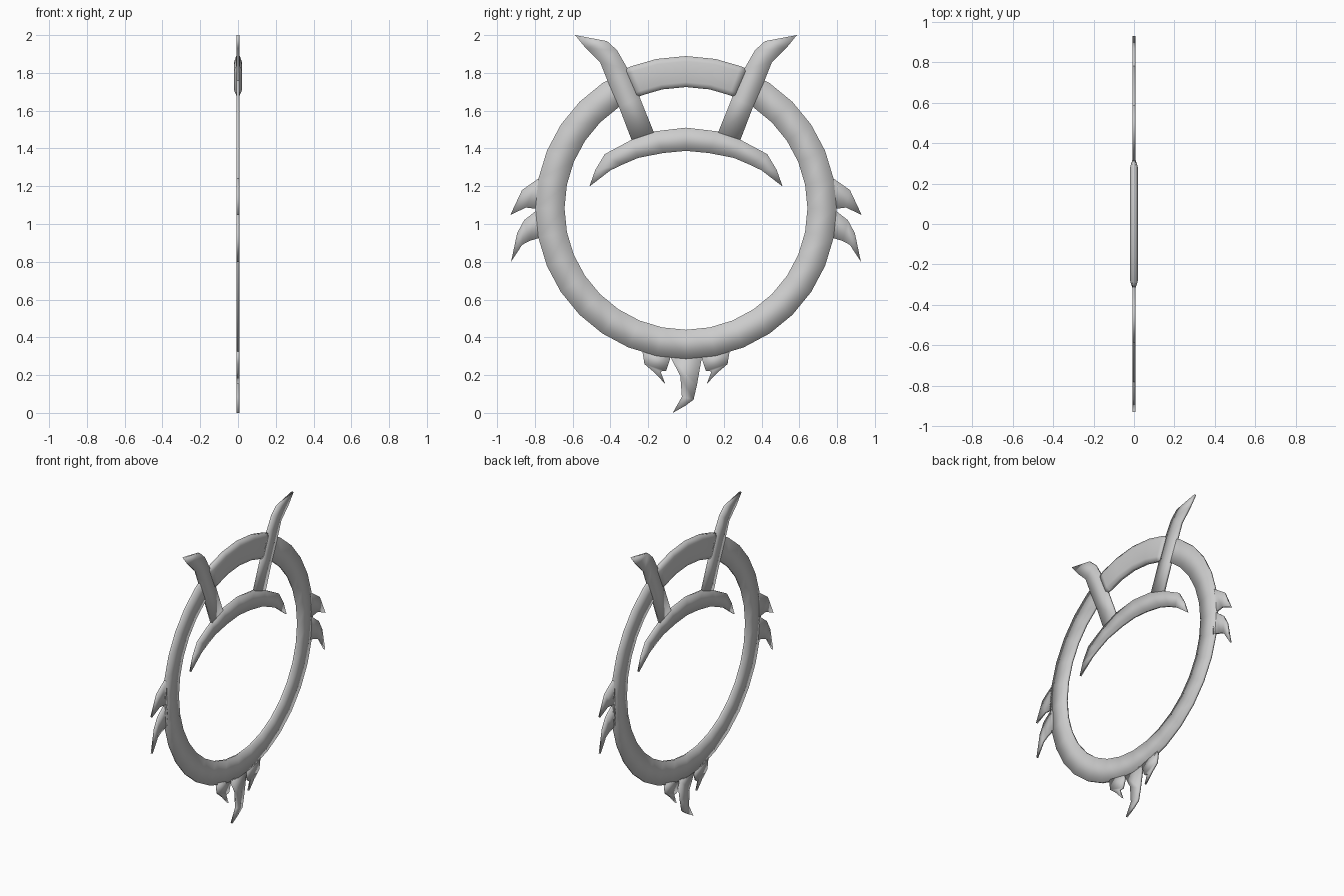
import bpy, bmesh
from math import sin, cos, radians

if "Cube" in bpy.data.objects:
    bpy.data.objects.remove(bpy.data.objects["Cube"])

CZ = 1.083      # ring centre height
H = 0.007       # half thickness of the plates


def loft(name, sections, closed=False, mirror=False):
    """Skin a list of equal-length cross-sections into a smooth solid."""
    bm = bmesh.new()
    loops = [[bm.verts.new(p) for p in s] for s in sections]
    n = len(loops[0])
    pairs = list(zip(loops, loops[1:]))
    if closed:
        pairs.append((loops[-1], loops[0]))
    for a, b in pairs:
        for i in range(n):
            j = (i + 1) % n
            bm.faces.new((a[i], a[j], b[j], b[i]))
    if not closed:
        bm.faces.new(loops[0])
        bm.faces.new(loops[-1])
    bmesh.ops.remove_doubles(bm, verts=bm.verts, dist=1e-4)
    bmesh.ops.recalc_face_normals(bm, faces=bm.faces)
    for f in bm.faces:
        f.smooth = True
    me = bpy.data.meshes.new(name)
    bm.to_mesh(me)
    bm.free()
    ob = bpy.data.objects.new(name, me)
    bpy.context.collection.objects.link(ob)
    if mirror:
        m = ob.modifiers.new("Mirror", 'MIRROR')
        m.use_axis = (False, True, False)
        m.use_mirror_merge = False
    return ob


def plate(name, rail_a, rail_b, h=H, mirror=False):
    """Flat blade between two (y, z) rails."""
    secs = [[(h, *a), (h, *b), (-h, *b), (-h, *a)] for a, b in zip(rail_a, rail_b)]
    return loft(name, secs, mirror=mirror)


def radial(angle, profile, k=1.0):
    """Place an (radius, x) profile at an angle around the ring centre."""
    a = radians(angle)
    return [(x * k, r * cos(a), CZ + r * sin(a)) for r, x in profile]


# Main ring
ring_profile = [(0.643, H), (0.797, H), (0.797, -H), (0.643, -H)]
loft("ring", [radial(90 + i * 11.25, ring_profile) for i in range(32)], closed=True)

# Thicker bevelled band on top of the ring, between the horns
band_profile = [(0.642, 0.010), (0.668, 0.020), (0.778, 0.020), (0.806, 0.010),
                (0.806, -0.010), (0.778, -0.020), (0.668, -0.020), (0.642, -0.010)]
band = [(66.5, 0.5), (69, 1), (78.75, 1), (90, 1), (101.25, 1), (111, 1), (113.5, 0.5)]
loft("top_band", [radial(a, band_profile, k) for a, k in band])

# Horns with struts running down to the crescent
plate("horn",
      [(0.17, 1.485), (0.245, 1.67), (0.305, 1.815), (0.365, 1.92), (0.418, 1.968), (0.587, 2.0)],
      [(0.288, 1.445), (0.355, 1.62), (0.412, 1.75), (0.455, 1.857), (0.53, 1.93), (0.587, 2.0)],
      h=H + 0.0005, mirror=True)

# Hanging crescent
top = [(0.17, 1.49), (0.288, 1.446), (0.43, 1.37), (0.48, 1.287), (0.512, 1.198)]
low = [(0.12, 1.376), (0.253, 1.35), (0.34, 1.313), (0.40, 1.284), (0.512, 1.198)]


def both_sides(half, mid):
    return [(-y, z) for y, z in reversed(half)] + [mid] + half


plate("crescent", both_sides(top, (0, 1.51)), both_sides(low, (0, 1.387)))

# Side spikes
plate("upper_side_spike",
      [(0.77, 1.245), (0.785, 1.238), (0.868, 1.18), (0.93, 1.048)],
      [(0.77, 1.075), (0.79, 1.08), (0.847, 1.087), (0.93, 1.048)], mirror=True)
plate("lower_side_spike",
      [(0.77, 1.08), (0.79, 1.073), (0.857, 1.02), (0.894, 0.952), (0.926, 0.80)],
      [(0.765, 0.925), (0.778, 0.926), (0.83, 0.91), (0.868, 0.889), (0.926, 0.80)], mirror=True)

# Bottom teeth
plate("centre_tooth",
      [(-0.085, 0.30), (-0.03, 0.196), (-0.022, 0.085), (-0.07, 0.0)],
      [(0.085, 0.30), (0.058, 0.148), (0.04, 0.07), (-0.005, 0.037)])
plate("side_tooth",
      [(0.08, 0.30), (0.105, 0.222), (0.135, 0.22), (0.11, 0.153)],
      [(0.232, 0.335), (0.22, 0.258), (0.165, 0.212), (0.11, 0.153)], mirror=True)
